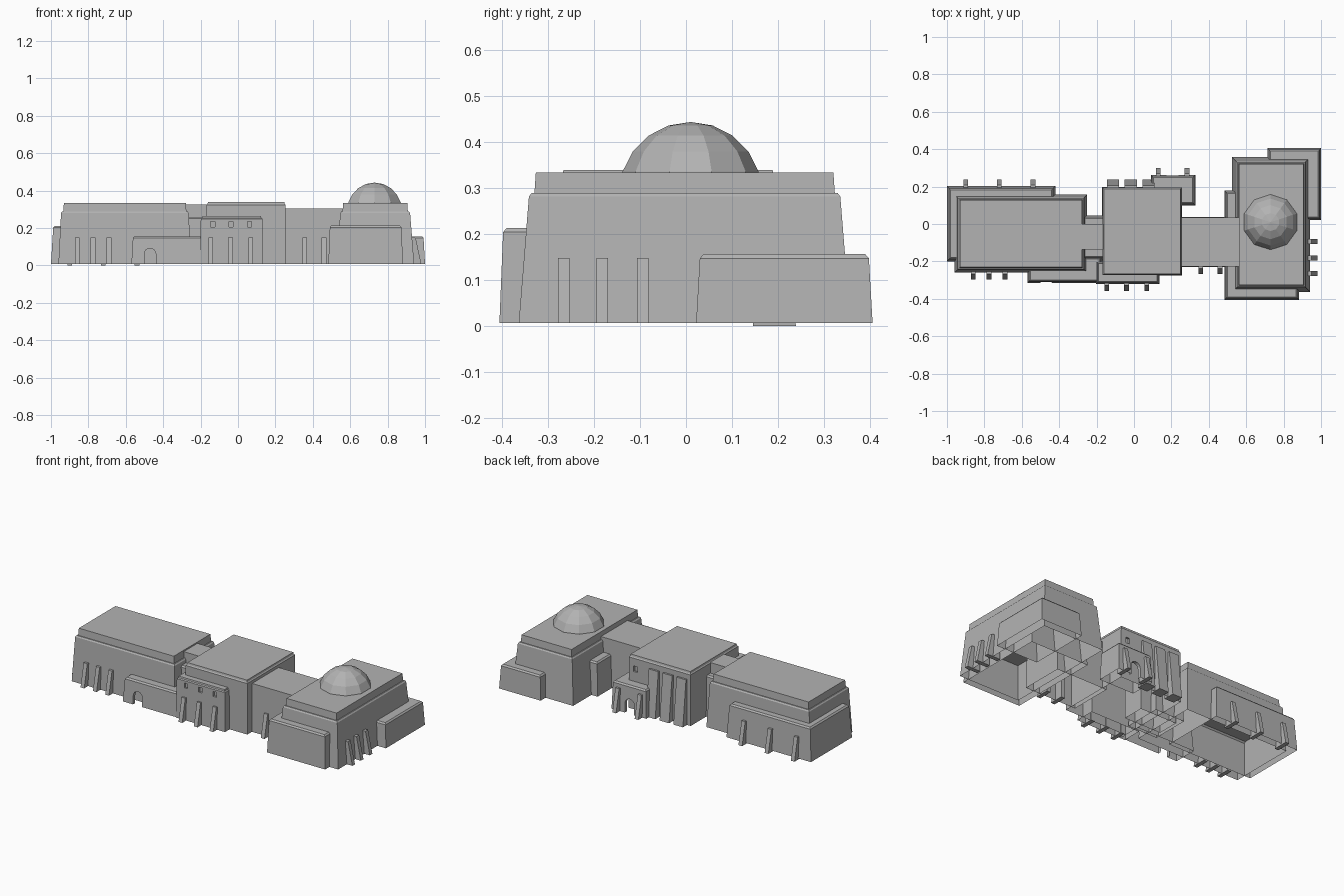
import bpy, bmesh, math
from mathutils import Vector

if "Cube" in bpy.data.objects:
    bpy.data.objects.remove(bpy.data.objects["Cube"], do_unlink=True)

mat = bpy.data.materials.new("stone_grey")
mat.use_nodes = True
GREY = (0.45, 0.45, 0.45, 1)
mat.diffuse_color = GREY
mat.node_tree.nodes["Principled BSDF"].inputs["Base Color"].default_value = GREY
GROUND = 0.007


def finish(name, bm):
    mesh = bpy.data.meshes.new(name)
    bm.to_mesh(mesh)
    bm.free()
    mesh.materials.append(mat)
    obj = bpy.data.objects.new(name, mesh)
    bpy.context.collection.objects.link(obj)
    return obj


def arch(x, half, height, z0):
    """Outline of a round-headed doorway from its left foot to its right foot."""
    spring = height - half
    pts = [(x - half, z0)]
    for i in range(9):
        a = math.pi * (1 - i / 8)
        pts.append((x + half * math.cos(a), z0 + spring + half * math.sin(a)))
    return pts + [(x + half, z0)]


def recess_windows(bm, side, xs, z0, z1, half):
    """Cut rectangular windows into the wall facing side (-1 front, 1 back)."""
    planes = [((x + s * half, 0, 0), (1, 0, 0)) for x in xs for s in (-1, 1)]
    planes += [((0, 0, z), (0, 0, 1)) for z in (z0, z1)]
    bm.normal_update()
    for co, no in planes:
        wall = [f for f in bm.faces if f.normal.y * side > 0.9]
        edges = {e for f in wall for e in f.edges}
        verts = {v for f in wall for v in f.verts}
        bmesh.ops.bisect_plane(bm, geom=wall + list(edges) + list(verts),
                               plane_co=co, plane_no=no, dist=1e-5)
        bm.normal_update()
    for f in [f for f in bm.faces if f.normal.y * side > 0.9]:
        c = f.calc_center_median()
        if z0 < c.z < z1 and any(abs(c.x - x) < half for x in xs):
            new = bmesh.ops.extrude_discrete_faces(bm, faces=[f])["faces"][0]
            for v in new.verts:
                v.co.y -= side * 0.012


def block(name, x0, x1, y0, y1, levels, door=None, windows=None):
    """Open-bottomed tapering block; levels are (inset, height) pairs."""
    bm = bmesh.new()
    rings = []
    for inset, z in levels:
        a, b, c, d = x0 + inset, x1 - inset, y0 + inset, y1 - inset
        rings.append([bm.verts.new(p) for p in
                      ((a, c, z), (b, c, z), (b, d, z), (a, d, z))])
    for r, (lo, hi) in enumerate(zip(rings, rings[1:])):
        for i in range(4):
            j = (i + 1) % 4
            opening = []
            if door and r == 0 and i == (0 if door[0] < 0 else 2):
                side, x, half, height = door
                slope = (hi[i].co.y - lo[i].co.y) / (hi[i].co.z - lo[i].co.z)
                for px, pz in arch(x, half, height, GROUND):
                    y = lo[i].co.y + slope * (pz - GROUND)
                    opening.append(bm.verts.new((px, y, pz)))
                if side > 0:
                    opening.reverse()
                # door reveal
                inner = [bm.verts.new(v.co - Vector((0, side * 0.02, 0))) for v in opening]
                for k in range(len(opening) - 1):
                    bm.faces.new((opening[k + 1], opening[k], inner[k], inner[k + 1]))
            bm.faces.new([lo[i]] + opening + [lo[j], hi[j], hi[i]])
    bm.faces.new(rings[-1])
    if windows:
        recess_windows(bm, *windows)
    return finish(name, bm)


def low(h, taper=0.016):
    """Tapered wall with a small chamfer around the roof."""
    return [(0, GROUND), (taper, h - 0.009), (taper + 0.008, h)]


def stepped(base=0.022):
    """Tall tapered wall, narrow ledge, then an upright roof storey."""
    return [(0, GROUND), (base, 0.281), (base + 0.006, 0.289),
            (base + 0.012, 0.289), (base + 0.015, 0.333)]


def buttress(name, x, y, direction, width, height, out_low, out_high, embed, z0=GROUND):
    """Sloped fin at wall foot (x, y), projecting along direction."""
    d = Vector(direction)
    across = Vector((-d.y, d.x, 0)) * width / 2
    profile = [(-embed, z0), (out_low, z0), (out_high, height), (-embed, height)]
    bm = bmesh.new()
    sides = [[bm.verts.new(Vector((x, y, z)) + d * o + across * s) for o, z in profile]
             for s in (-1, 1)]
    bm.faces.new(sides[0])
    bm.faces.new(reversed(sides[1]))
    for i in range(4):
        j = (i + 1) % 4
        bm.faces.new((sides[0][j], sides[0][i], sides[1][i], sides[1][j]))
    bmesh.ops.recalc_face_normals(bm, faces=bm.faces)
    finish(name, bm)


# Long hall with its low annexes
block("long_hall", -0.96, -0.25, -0.26, 0.157, stepped(0.014))
block("long_hall_back_annex", -1.0, -0.42, -0.2, 0.203, low(0.212, 0.012))
block("long_hall_front_annex", -0.57, -0.17, -0.315, -0.17, low(0.156, 0.008),
      door=(-1, -0.47, 0.031, 0.085))

# Link between the long hall and the central hall
block("west_link_base", -0.32, -0.12, -0.19, 0.045, low(0.26, 0.008))
block("west_link_roof", -0.3, -0.05, -0.135, 0.0, [(0, GROUND), (0, 0.325)])

# Central hall with front gallery and rear porch
block("central_hall", -0.17, 0.257, -0.275, 0.197,
      [(0, GROUND), (0.002, 0.322), (0.007, 0.328), (0.009, 0.339)],
      windows=(1, [0.21], 0.24, 0.275, 0.013))
block("front_gallery", -0.203, 0.135, -0.32, -0.2,
      [(0, GROUND), (0.004, 0.249), (0.01, 0.254), (0.012, 0.263)],
      windows=(-1, [-0.135, -0.038, 0.062], 0.205, 0.235, 0.011))
block("rear_porch", 0.09, 0.328, 0.1, 0.262, low(0.18, 0.006),
      door=(1, 0.205, 0.032, 0.09))

# Link between the central hall and the domed hall
block("east_link", 0.23, 0.58, -0.23, 0.038, [(0, GROUND), (0.004, 0.305)])

# Domed hall with its low annexes
block("domed_hall", 0.525, 0.942, -0.363, 0.357, stepped())
block("domed_hall_front_annex", 0.483, 0.882, -0.405, 0.178, low(0.213, 0.008))
block("domed_hall_back_annex", 0.715, 1.0, 0.022, 0.405, low(0.156, 0.008))

# Faceted roof dome, lower half removed
bm = bmesh.new()
bmesh.ops.create_uvsphere(bm, u_segments=10, v_segments=10, radius=0.155)
bmesh.ops.bisect_plane(bm, geom=bm.verts[:] + bm.edges[:] + bm.faces[:],
                       plane_co=(0, 0, 0.03), plane_no=(0, 0, 1), clear_inner=True)
bmesh.ops.translate(bm, verts=bm.verts, vec=(0.73, 0.01, 0.288))
finish("roof_dome", bm)

# Sloped buttress rows: name, fixed wall feet, direction
rows = [
    ("long_hall_buttress", [(x, -0.26) for x in (-0.86, -0.775, -0.69)], (0, -1, 0)),
    ("gallery_buttress", [(x, -0.32) for x in (-0.145, -0.04, 0.068)], (0, -1, 0)),
    ("east_link_buttress", [(x, -0.23) for x in (0.357, 0.46)], (0, -1, 0)),
    ("porch_buttress", [(x, 0.262) for x in (0.13, 0.283)], (0, 1, 0)),
    ("domed_hall_buttress", [(0.942, y) for y in (-0.265, -0.182, -0.094)], (1, 0, 0)),
]
for name, feet, direction in rows:
    for i, (x, y) in enumerate(feet):
        buttress(f"{name}_{i + 1}", x, y, direction, 0.025, 0.148, 0.038, 0.008, 0.05)
for i, x in enumerate((-0.9, -0.72, -0.54)):
    buttress(f"back_annex_buttress_{i + 1}", x, 0.203, (0, 1, 0), 0.025, 0.14,
             0.036, 0.006, 0.058, 0)

# Broad tall pilasters behind the central hall
for i, x in enumerate((-0.112, -0.017, 0.078)):
    buttress(f"tall_pilaster_{i + 1}", x, 0.197, (0, 1, 0), 0.065, 0.29, 0.04, 0.01, 0.03)
